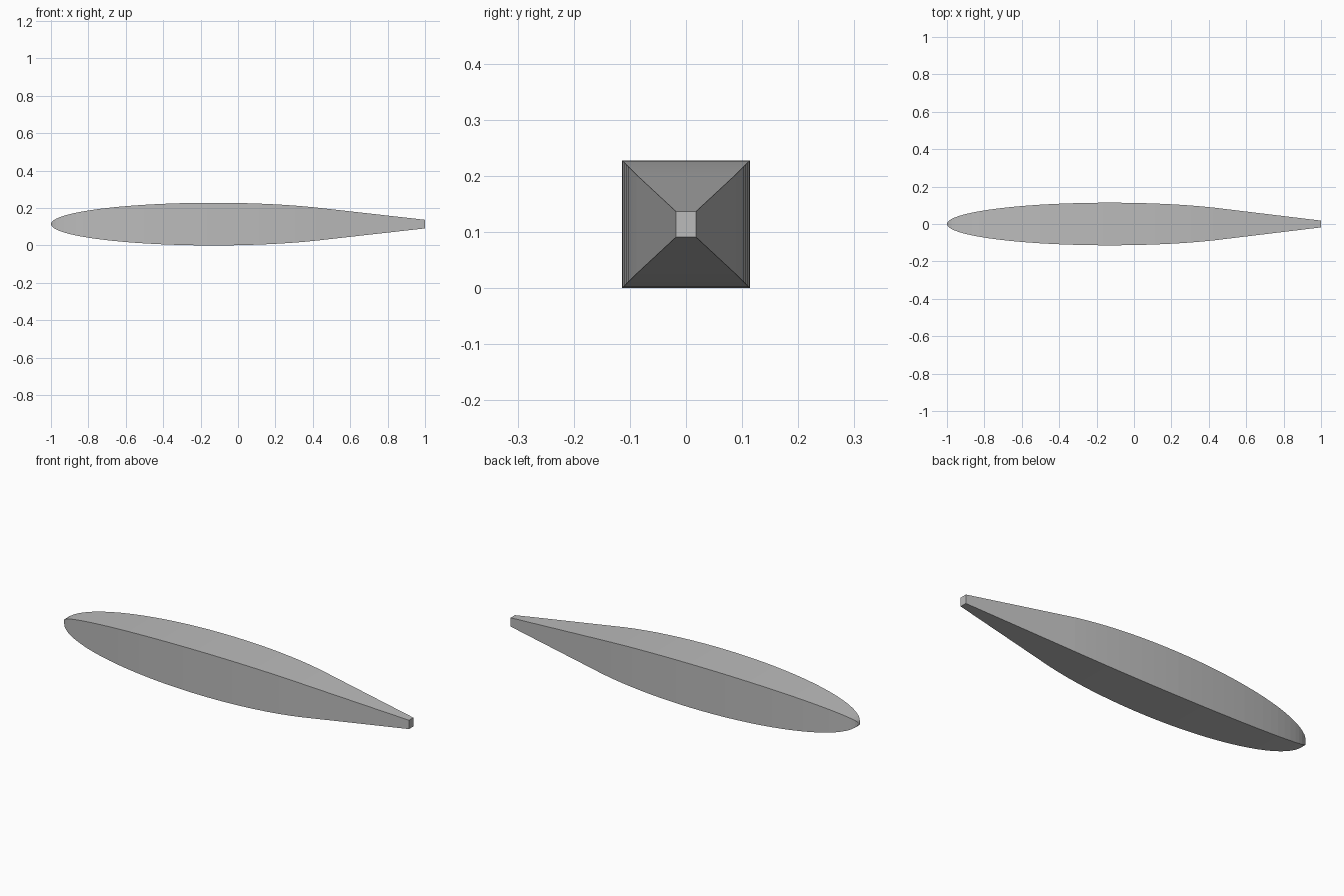
import bpy, bmesh, math

cube = bpy.data.objects.get("Cube")
if cube:
    bpy.data.objects.remove(cube)

HALF = 0.114       # half thickness at the widest station
WIDEST = -0.13     # x of the widest station
LENGTH = 0.87      # nose to widest station
TAPER = 0.42       # x where the straight tail begins
TAIL_Y, TAIL_Z = 0.018, 0.023

grey = bpy.data.materials.new("plain_grey")
grey.use_nodes = True
colour = (0.5, 0.5, 0.5, 1)
grey.diffuse_color = colour
grey.node_tree.nodes["Principled BSDF"].inputs["Base Color"].default_value = colour

# Elliptical stations, closely spaced near the nose, then a straight tail
end = math.acos((WIDEST - TAPER) / LENGTH)
steps = 28
stations = []
for i in range(steps + 1):
    a = max(end * i / steps, 0.02)
    r = HALF * math.sin(a)
    stations.append((WIDEST - LENGTH * math.cos(a), r, r))
stations.append((1, TAIL_Y, TAIL_Z))

# Loft the square sections into one closed body
bm = bmesh.new()
rings = []
for x, hy, hz in stations:
    corners = ((-1, -1), (1, -1), (1, 1), (-1, 1))
    rings.append([bm.verts.new((x, sy * hy, HALF + sz * hz)) for sy, sz in corners])
for a, b in zip(rings, rings[1:]):
    for k in range(4):
        n = (k + 1) % 4
        bm.faces.new((a[k], a[n], b[n], b[k]))
bm.faces.new(rings[0])
bm.faces.new(rings[-1])
bmesh.ops.recalc_face_normals(bm, faces=bm.faces)

mesh = bpy.data.meshes.new("tapered_body")
bm.to_mesh(mesh)
bm.free()
mesh.materials.append(grey)
body = bpy.data.objects.new("tapered_body", mesh)
bpy.context.collection.objects.link(body)
